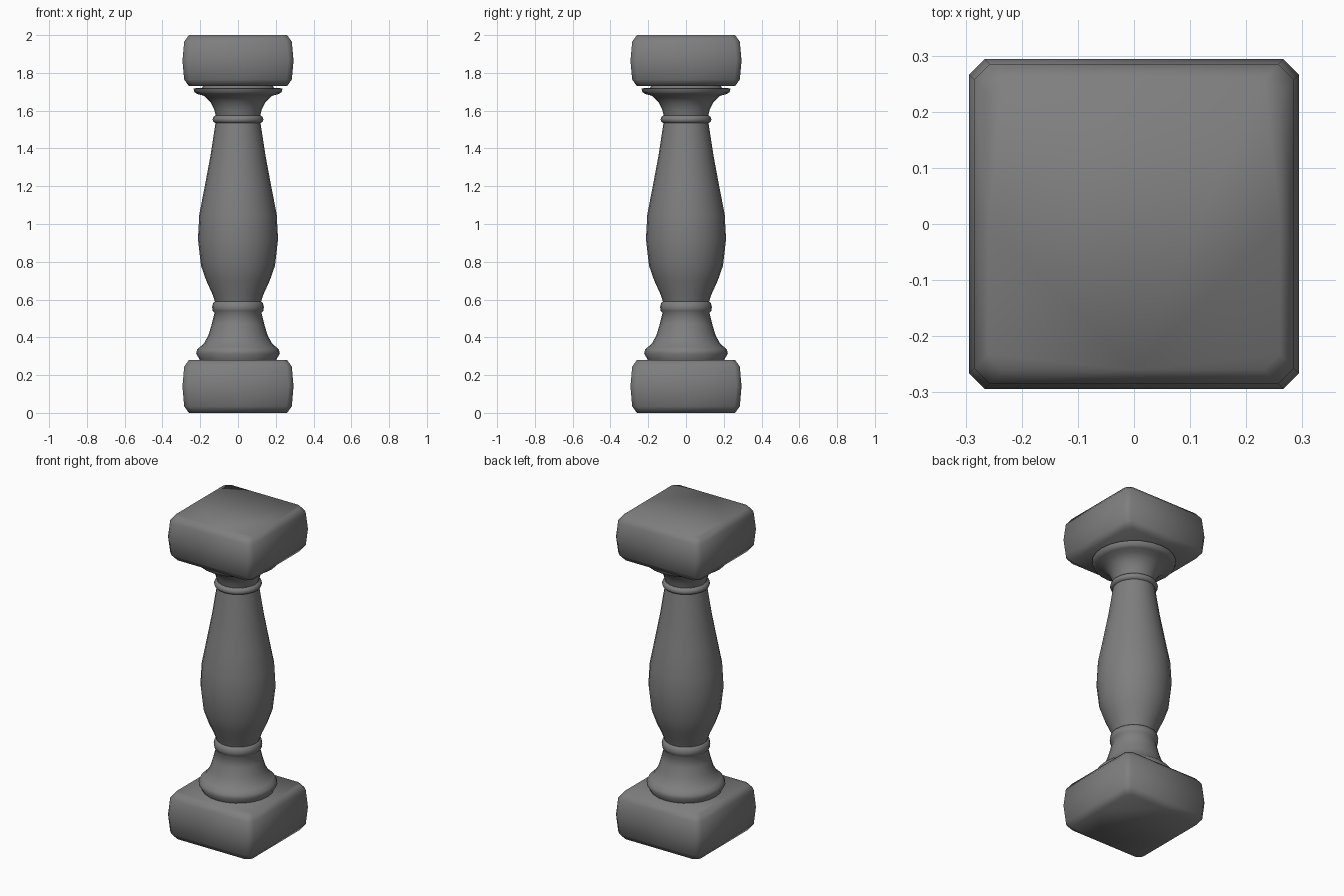
import bpy, bmesh, math

cube = bpy.data.objects.get("Cube")
if cube:
    bpy.data.objects.remove(cube, do_unlink=True)

stone = bpy.data.materials.new("grey_stone")
stone.use_nodes = True
GREY = (0.21, 0.21, 0.21, 1)
stone.diffuse_color = GREY
stone.node_tree.nodes["Principled BSDF"].inputs["Base Color"].default_value = GREY


def finish(name, bm, angle):
    bmesh.ops.recalc_face_normals(bm, faces=bm.faces)
    mesh = bpy.data.meshes.new(name)
    bm.to_mesh(mesh)
    bm.free()
    mesh.materials.append(stone)
    obj = bpy.data.objects.new(name, mesh)
    bpy.context.collection.objects.link(obj)
    bpy.ops.object.select_all(action='DESELECT')
    obj.select_set(True)
    bpy.context.view_layer.objects.active = obj
    bpy.ops.object.shade_smooth_by_angle(angle=math.radians(angle))


def block(name, z0, z1):
    """Square slab with worn, chamfered edges and gently bulging sides."""
    bm = bmesh.new()
    half, cut = 0.288, 0.028
    levels = [(z0, half - cut), (z0 + 0.035, half - 0.003), ((z0 + z1) / 2, half + 0.006),
              (z1 - 0.035, half - 0.003), (z1, half - cut)]
    loops = []
    for z, h in levels:
        c = h - cut
        ring = [(c, -h), (h, -c), (h, 0), (h, c), (c, h), (0, h),
                (-c, h), (-h, c), (-h, 0), (-h, -c), (-c, -h), (0, -h)]
        loops.append([bm.verts.new((x, y, z)) for x, y in ring])
    bridge(bm, loops)
    finish(name, bm, 60)


def bridge(bm, loops):
    n = len(loops[0])
    for a, b in zip(loops, loops[1:]):
        for i in range(n):
            j = (i + 1) % n
            bm.faces.new((a[i], a[j], b[j], b[i]))
    bm.faces.new(loops[0][::-1])
    bm.faces.new(loops[-1])


def turned(name, profile, sides=24):
    """Lathe a (radius, height) profile around the vertical axis."""
    bm = bmesh.new()
    loops = [[bm.verts.new((r * math.cos(t), r * math.sin(t), z))
              for t in (math.tau * i / sides for i in range(sides))]
             for r, z in profile]
    bridge(bm, loops)
    finish(name, bm, 60)


# Square plinth and capital
block("base_block", 0, 0.28)
block("top_block", 1.73, 2)

# Turned shaft: foot, lower ring, belly, upper ring, flared collar
turned("turned_shaft", [
    (0.2, 0.27), (0.205, 0.285), (0.222, 0.315), (0.216, 0.335), (0.198, 0.352),
    (0.182, 0.365), (0.157, 0.41), (0.139, 0.47), (0.124, 0.53),
    (0.134, 0.54), (0.137, 0.56), (0.132, 0.582), (0.122, 0.59),
    (0.136, 0.63), (0.168, 0.70), (0.196, 0.78), (0.212, 0.92), (0.205, 1.05),
    (0.176, 1.2), (0.146, 1.36), (0.119, 1.535),
    (0.13, 1.54), (0.135, 1.553), (0.13, 1.567), (0.118, 1.575),
    (0.127, 1.61), (0.145, 1.645), (0.178, 1.678), (0.212, 1.687),
    (0.23, 1.697), (0.236, 1.718), (0.19, 1.721), (0.18, 1.74)])
